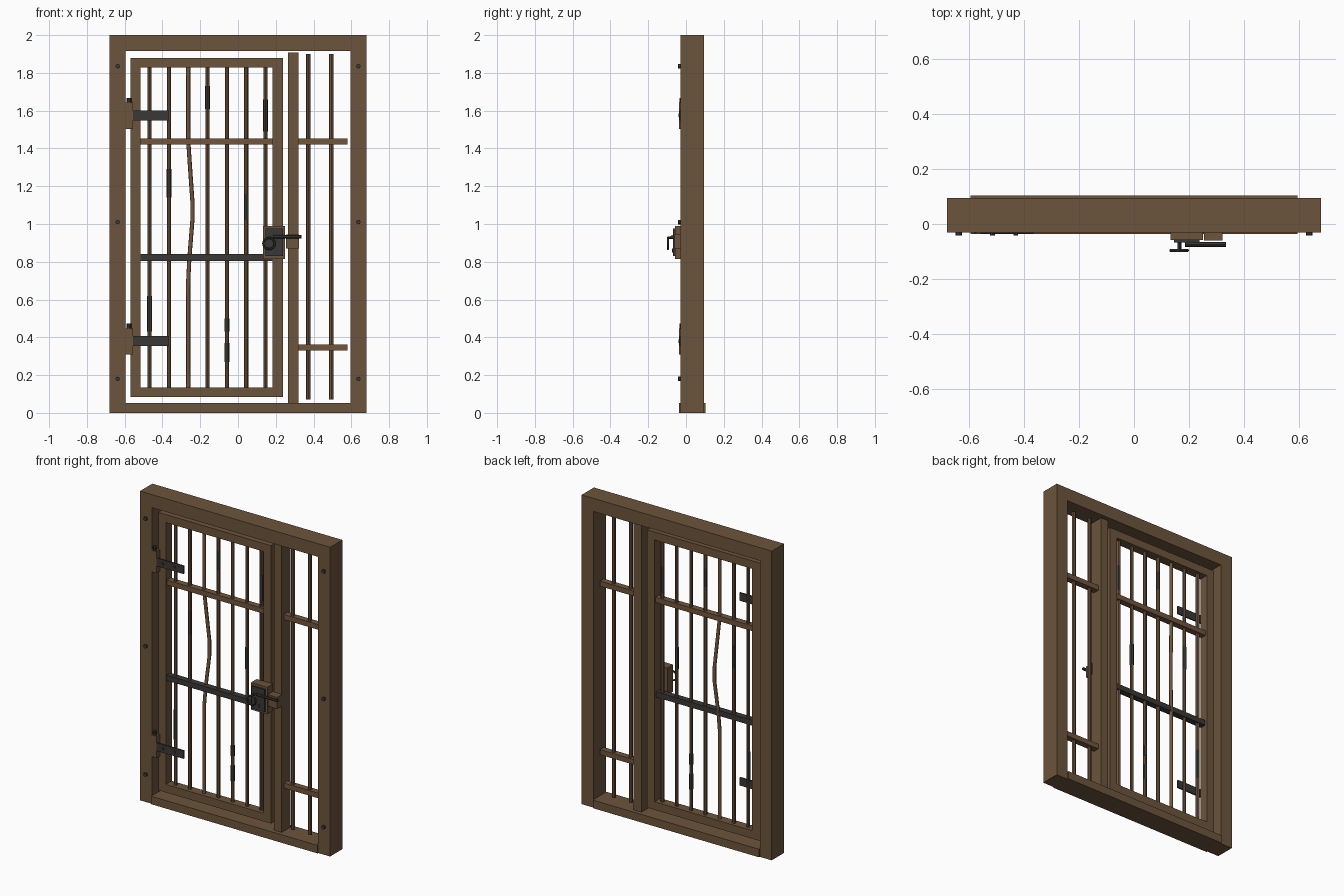
import bpy, math
from mathutils import Vector

cube = bpy.data.objects.get("Cube")
if cube:
    bpy.data.objects.remove(cube, do_unlink=True)


def material(name, rgb):
    m = bpy.data.materials.new(name)
    m.use_nodes = True
    m.diffuse_color = (*rgb, 1)
    bsdf = next(n for n in m.node_tree.nodes if n.type == 'BSDF_PRINCIPLED')
    bsdf.inputs["Base Color"].default_value = (*rgb, 1)
    return m


WOOD = material("brown frame", (0.15, 0.09, 0.045))
BAR = material("rusty bar brown", (0.165, 0.093, 0.048))
IRON = material("dark iron", (0.042, 0.04, 0.037))
PATCH = material("dark rust patch", (0.062, 0.05, 0.04))


def finish(name, mat):
    ob = bpy.context.object
    ob.name = name
    ob.data.materials.append(mat)
    return ob


def box(name, mat, x, y, z):
    """Box from (low, high) ranges on each axis."""
    ranges = (x, y, z)
    bpy.ops.mesh.primitive_cube_add(size=1, location=[(a + b) / 2 for a, b in ranges])
    ob = finish(name, mat)
    for v in ob.data.vertices:
        v.co = Vector([c * (b - a) for c, (a, b) in zip(v.co, ranges)])
    return ob


def rod(name, mat, start, end, radius, sides=8):
    """Cylinder between two points."""
    a, b = Vector(start), Vector(end)
    bpy.ops.mesh.primitive_cylinder_add(vertices=sides, radius=radius, depth=(b - a).length,
                                        location=(a + b) / 2)
    ob = finish(name, mat)
    ob.rotation_euler = (b - a).to_track_quat('Z', 'Y').to_euler()
    return ob


# Outer frame
frame_y = (-0.03, 0.095)
for side, label in ((-1, "right"), (1, "left")):
    box(label + "_post", WOOD, sorted((side * 0.595, side * 0.68)), frame_y, (0, 2))
    for z in (0.18, 1.01, 1.835):
        rod(label + "_post_bolt", IRON, (side * 0.637, -0.042, z), (side * 0.637, -0.025, z), 0.012)
box("header", WOOD, (-0.595, 0.595), frame_y, (1.915, 2))
box("sill", WOOD, (-0.595, 0.595), (-0.037, 0.103), (0, 0.052))
box("mullion", WOOD, (0.265, 0.32), (-0.01, 0.077), (0.052, 1.908))

# Door frame
door_y = (0, 0.06)
door_z = (0.083, 1.88)
box("hinge_stile", WOOD, (-0.57, -0.515), door_y, door_z)
box("lock_stile", WOOD, (0.183, 0.237), door_y, door_z)
for label, z in (("bottom", (0.083, 0.135)), ("top", (1.828, 1.88))):
    box(label + "_door_rail", WOOD, (-0.515, 0.183), door_y, z)
box("upper_cross_rail", BAR, (-0.515, 0.183), (0.01, 0.05), (1.42, 1.453))
box("lower_cross_rail", IRON, (-0.515, 0.183), (0.005, 0.045), (0.805, 0.84))

# Door bars, one of them bent
bar_y = 0.031
bar_x = [-0.468 + 0.1023 * i for i in range(7)]
for i, x in enumerate(bar_x):
    if i != 2:
        rod("door_bar", BAR, (x, bar_y, 0.13), (x, bar_y, 1.835), 0.011)
        continue
    curve = bpy.data.curves.new("bent_door_bar", 'CURVE')
    curve.dimensions = '3D'
    curve.bevel_depth = 0.011
    curve.bevel_resolution = 2
    curve.use_fill_caps = True
    bend = [(0, 0.13), (0, 0.7), (0.006, 0.82), (0.022, 1.02), (0.022, 1.12), (0.006, 1.35),
            (0, 1.44), (0, 1.835)]
    spline = curve.splines.new('POLY')
    spline.points.add(len(bend) - 1)
    for p, (d, z) in zip(spline.points, bend):
        p.co = (x + d, bar_y + d, z, 1)
    curve.materials.append(BAR)
    bent = bpy.data.objects.new("bent_door_bar", curve)
    bpy.context.collection.objects.link(bent)

# Rust sleeves on the bars: bar index, low, high
for i, low, high in ((0, 0.43, 0.62), (1, 1.14, 1.29), (3, 1.61, 1.73), (4, 0.43, 0.5),
                     (4, 0.27, 0.37), (5, 1.02, 1.16), (6, 1.49, 1.66)):
    rod("rust_patch", PATCH, (bar_x[i], bar_y, low), (bar_x[i], bar_y, high), 0.0125)

# Fixed side panel
for x in (0.373, 0.494):
    rod("side_bar", BAR, (x, bar_y, 0.07), (x, bar_y, 1.9), 0.012)
for z in (0.33, 1.42):
    box("side_cross_rail", BAR, (0.32, 0.58), (0.012, 0.052), (z, z + 0.033))

# Hinges
for z in (0.38, 1.575):
    box("hinge_plate", WOOD, (-0.595, -0.557), (-0.036, 0), (z - 0.072, z + 0.068))
    rod("hinge_pin", IRON, (-0.577, -0.022, z + 0.06), (-0.577, -0.022, z + 0.093), 0.012)
    box("hinge_strap", IRON, (-0.56, -0.365), (-0.035, -0.026), (z - 0.026, z + 0.026))
    for x in (-0.515, -0.43):
        rod("strap_bolt", IRON, (x, -0.041, z), (x, -0.03, z), 0.009)

# Lock, keeper, sliding bolt and pull ring
box("lock_case", WOOD, (0.133, 0.25), (-0.058, 0), (0.815, 0.99))
box("lock_plate", IRON, (0.145, 0.238), (-0.068, -0.058), (0.83, 0.975))
box("keeper", WOOD, (0.255, 0.322), (-0.06, -0.005), (0.87, 0.945))
rod("sliding_bolt", IRON, (0.185, -0.074, 0.932), (0.335, -0.074, 0.932), 0.009)
rod("ring_stem", IRON, (0.165, -0.097, 0.928), (0.165, -0.06, 0.928), 0.007)
rod("keyhole_boss", IRON, (0.195, -0.074, 0.86), (0.195, -0.066, 0.86), 0.01)
bpy.ops.mesh.primitive_torus_add(major_radius=0.03, minor_radius=0.006, major_segments=16,
                                 minor_segments=6, location=(0.164, -0.096, 0.897),
                                 rotation=(math.pi / 2, 0, 0))
finish("pull_ring", IRON)
